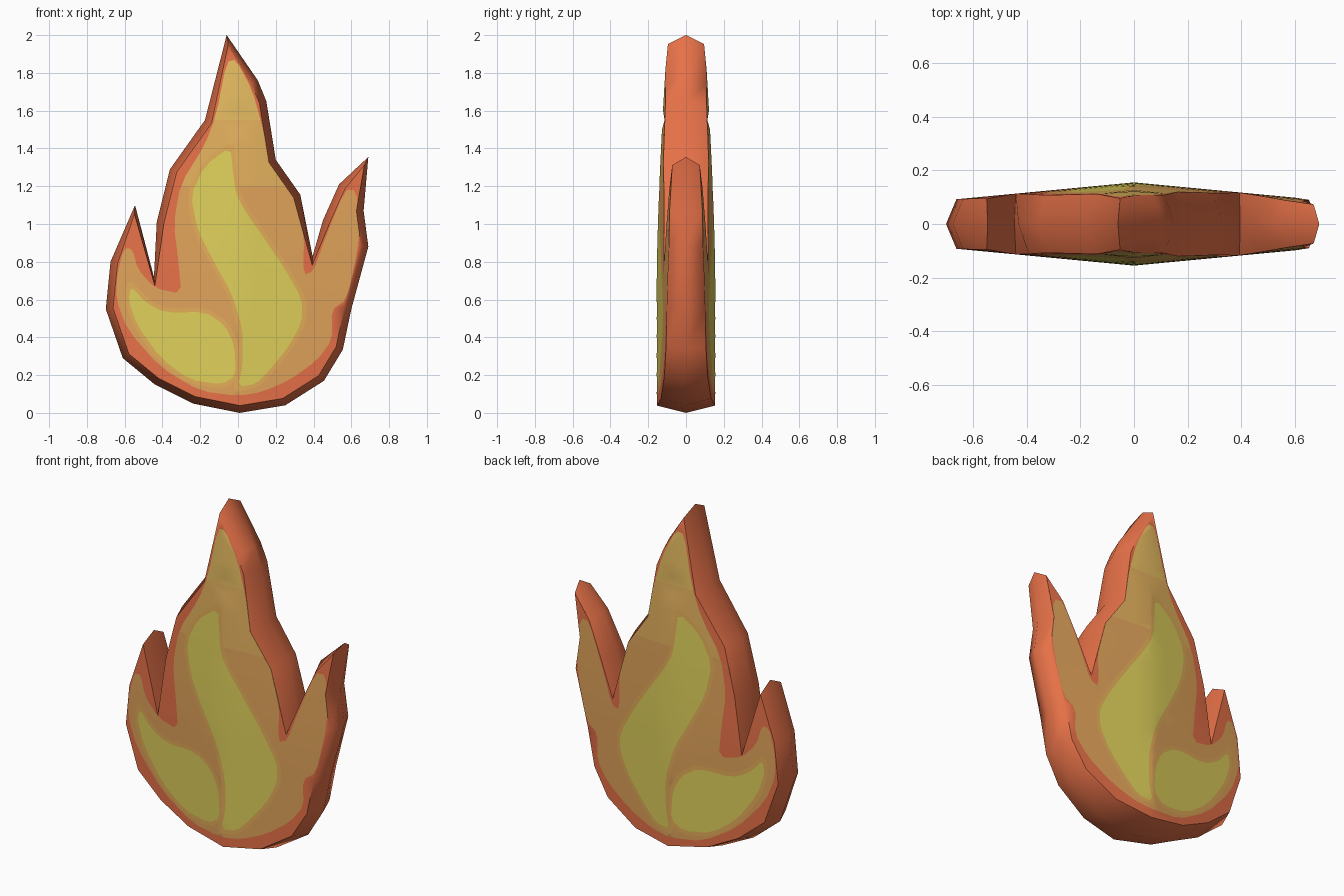
import bpy, bmesh
from mathutils import Vector
from mathutils.geometry import delaunay_2d_cdt

if "Cube" in bpy.data.objects:
    bpy.data.objects.remove(bpy.data.objects["Cube"])

# silhouette at mid thickness (x, z), clockwise from the bottom
OUTLINE = [(0.01, 0), (-.24, .05), (-.44, .15), (-.61, .29), (-.70, .55), (-.675, .80), (-.545, 1.10),
           (-.445, .72), (-.43, 1.01), (-.36, 1.29), (-.175, 1.55), (-.06, 2.0), (.105, 1.76),
           (.15, 1.65), (.20, 1.34), (.33, 1.155), (.395, .83), (.45, 1.02), (.535, 1.21),
           (.69, 1.355), (.665, 1.07), (.69, .88), (.60, .55), (.555, .335), (.455, .17), (.25, .04)]
# amber area inside the orange border
AMBER = [(0, .09), (-.2, .115), (-.41, .24), (-.585, .44), (-.645, .6), (-.64, .73), (-.605, .87),
         (-.56, .87), (-.53, .76), (-.44, .66), (-.30, .63), (-.30, .63), (-.315, .8), (-.34, 1.0),
         (-.305, 1.21), (-.175, 1.42), (-.115, 1.58), (-.06, 1.86), (-.01, 1.87), (.075, 1.71),
         (.125, 1.53), (.18, 1.315), (.30, 1.155), (.35, .945), (.345, .73), (.40, .75), (.46, .92),
         (.565, 1.18), (.625, 1.18), (.645, 1.0), (.63, .84), (.575, .6), (.495, .545), (.5, .39),
         (.42, .28), (.275, .175), (.125, .11)]
# two yellow tongues
TONGUE_MAIN = [(0, .14), (.025, .255), (.025, .44), (-.03, .625), (-.12, .785), (-.215, .97),
               (-.25, 1.155), (-.175, 1.31), (-.04, 1.41), (-.025, 1.26), (-.01, 1.155), (.05, 1.05),
               (.125, .945), (.25, .76), (.34, .6), (.34, .49), (.275, .36), (.17, .23), (.09, .15)]
TONGUE_SIDE = [(-.565, .67), (-.49, .585), (-.385, .53), (-.175, .535), (-.07, .465), (-.02, .36),
               (-.01, .2), (-.085, .15), (-.255, .175), (-.41, .29), (-.535, .465), (-.58, .6)]


def material(name, rgb):
    m = bpy.data.materials.new(name)
    lin = [((c / 255 + .055) / 1.055) ** 2.4 for c in rgb]
    m.diffuse_color = (*lin, 1)
    m.use_nodes = True
    m.node_tree.nodes["Principled BSDF"].inputs["Base Color"].default_value = m.diffuse_color
    return m


def inset(loop, d, cap):
    """Move a clockwise loop inwards by d, limiting the mitre at spikes."""
    out = []
    for i, p in enumerate(loop):
        p, a, b = Vector(p), Vector(loop[i - 1]), Vector(loop[(i + 1) % len(loop)])
        e1, e2 = (p - a).normalized(), (b - p).normalized()
        n1, n2 = Vector((e1.y, -e1.x)), Vector((e2.y, -e2.x))
        n = (n1 + n2).normalized()
        out.append(p + n * min(d / max(n.dot(n1), .1), cap))
    return out


def soften(loop):
    """One round of corner cutting for a flowing painted edge."""
    out = []
    for i, p in enumerate(loop):
        p, q = Vector(p), Vector(loop[(i + 1) % len(loop)])
        if (q - p).length > .001:
            out += [p.lerp(q, .2), p.lerp(q, .8)]
    return out


def inside(p, loop):
    hit = False
    for i, a in enumerate(loop):
        b = loop[i - 1]
        if (a[1] > p[1]) != (b[1] > p[1]) and p[0] < (b[0] - a[0]) * (p[1] - a[1]) / (b[1] - a[1]) + a[0]:
            hit = not hit
    return hit


def depth(p):
    """Half thickness: fullest at the middle bottom, thinner to the sides and the tip."""
    return .155 - .095 * abs(p[0]) - .055 * (max(p[1] - .7, 0) / 1.26) ** 1.5


edge = inset(OUTLINE, .038, .048)
amber = soften(AMBER)
tongues = [soften(TONGUE_MAIN), soften(TONGUE_SIDE)]
halos = [inset(t, -.022, .03) for t in (TONGUE_MAIN, TONGUE_SIDE)]
halos = [soften(h) for h in halos]
LEVELS = (1.2, 1.55)

# cut the flat face along every painted border
pts, cuts = [], []
for loop in [edge, amber, *tongues, *halos]:
    s = len(pts)
    pts += [Vector(p) for p in loop]
    cuts += [(s + i, s + (i + 1) % len(loop)) for i in range(len(loop))]
for z in LEVELS:
    cuts.append((len(pts), len(pts) + 1))
    pts += [Vector((-.8, z)), Vector((.8, z))]
pts += [Vector((i * .1, .1 + j * .1)) for i in range(-6, 7) for j in range(19)]
verts, _, tris, *_ = delaunay_2d_cdt(pts, cuts, [], 0, 1e-4)


def paint(c):
    if any(inside(c, t) for t in tongues):
        return 4
    if not inside(c, amber):
        return 0
    if any(inside(c, h) for h in halos):
        return 5
    return 1 + sum(c.y > z for z in LEVELS)


bm = bmesh.new()
# front and back faces
for side in (-1, 1):
    vs = [bm.verts.new((v.x, side * depth(v), v.y)) for v in verts]
    for t in tris:
        c = sum((verts[i] for i in t), Vector((0, 0))) / len(t)
        if inside(c, edge):
            order = t if side < 0 else list(reversed(t))
            bm.faces.new([vs[i] for i in order]).material_index = paint(c)
# rim, ridged along the middle
n = len(OUTLINE)
mid = [bm.verts.new((x, 0, z)) for x, z in OUTLINE]
for side in (-1, 1):
    ring = [bm.verts.new((p.x, side * depth(p), p.y)) for p in edge]
    for i in range(n):
        j = (i + 1) % n
        quad = [mid[i], mid[j], ring[j], ring[i]]
        bm.faces.new(quad if side < 0 else quad[::-1])
bmesh.ops.delete(bm, geom=[v for v in bm.verts if not v.link_faces], context='VERTS')
bmesh.ops.remove_doubles(bm, verts=bm.verts, dist=.0005)
bmesh.ops.recalc_face_normals(bm, faces=bm.faces)

mesh = bpy.data.meshes.new("flame")
bm.to_mesh(mesh)
bm.free()
flame = bpy.data.objects.new("flame", mesh)
bpy.context.collection.objects.link(flame)
for name, rgb in [("orange", (230, 113, 72)), ("amber", (224, 163, 90)), ("light amber", (227, 176, 93)),
                  ("pale amber", (230, 188, 97)), ("yellow", (222, 207, 91)), ("golden", (226, 172, 88))]:
    mesh.materials.append(material(name, rgb))
bpy.context.view_layer.objects.active = flame
flame.select_set(True)
bpy.ops.object.shade_smooth_by_angle(angle=.8)
